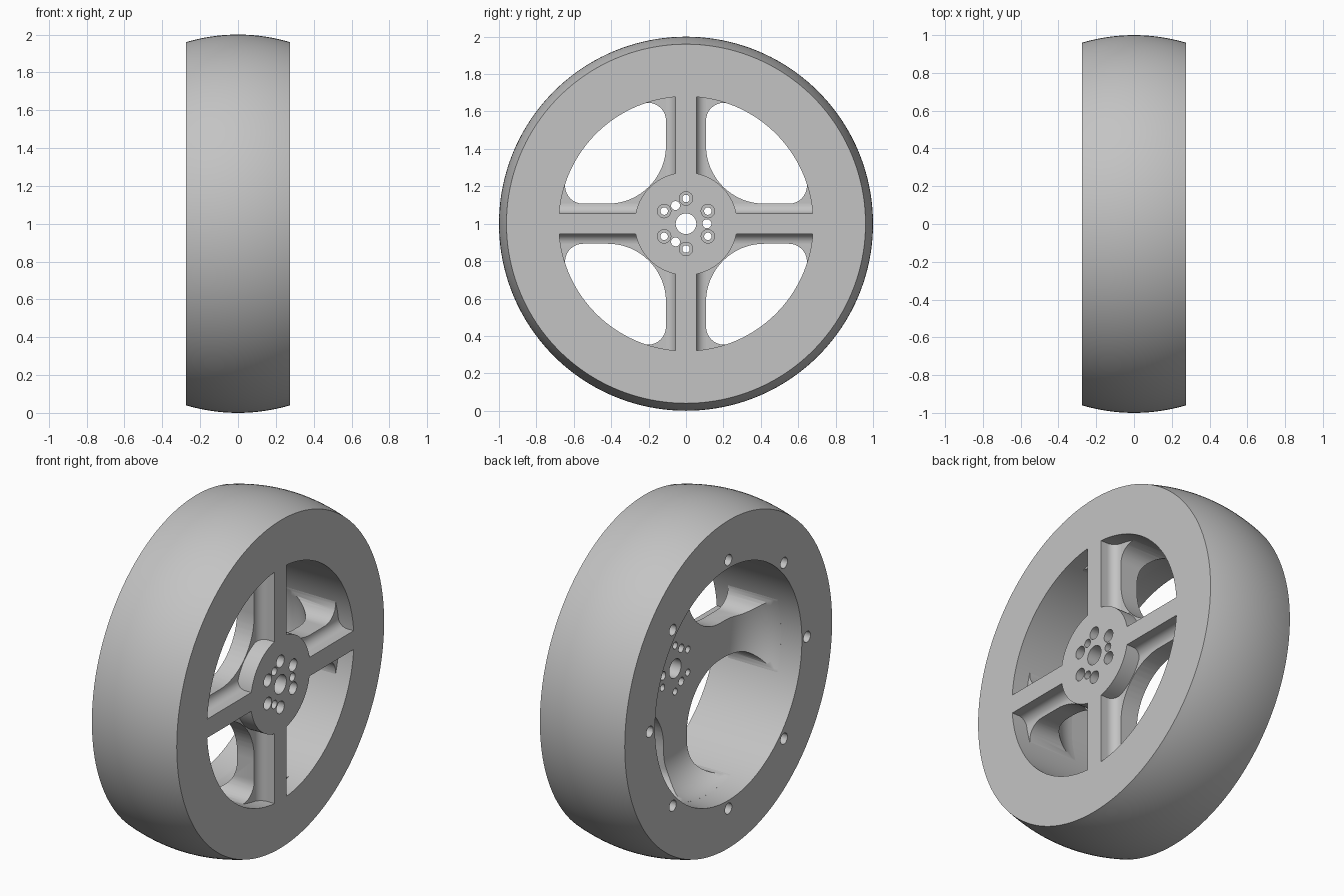
import bpy, bmesh
from math import sin, cos, pi, radians, sqrt, atan2, degrees
from mathutils import Matrix

cube = bpy.data.objects.get("Cube")
if cube:
    bpy.data.objects.remove(cube, do_unlink=True)

grey = bpy.data.materials.new("light grey")
grey.use_nodes = True
GREY = (0.55, 0.55, 0.55, 1)
grey.diffuse_color = GREY
grey.node_tree.nodes["Principled BSDF"].inputs["Base Color"].default_value = GREY

HALF = 0.275      # half width of the wheel
BORE = 0.68       # inner radius of the rim
SPOKE = 0.107     # half width of a spoke
RIB = 0.055       # half width of the raised rib
WEB = 0.18        # front of the spoke web


def arc(cx, cy, r, a0, a1, n):
    """Points along an arc, angles in degrees."""
    angles = [radians(a0 + (a1 - a0) * i / n) for i in range(n + 1)]
    return [(cx + r * cos(a), cy + r * sin(a)) for a in angles]


def finish(name, bm):
    bmesh.ops.recalc_face_normals(bm, faces=bm.faces)
    mesh = bpy.data.meshes.new(name)
    bm.to_mesh(mesh)
    bm.free()
    mesh.materials.append(grey)
    obj = bpy.data.objects.new(name, mesh)
    obj.location.z = 1
    bpy.context.collection.objects.link(obj)
    return obj


def revolve(name, profile, steps=128):
    """Turn a closed (x, radius) profile around the x axis."""
    bm = bmesh.new()
    rings = []
    for i in range(steps):
        a = 2 * pi * i / steps
        rings.append([bm.verts.new((x, r * cos(a), r * sin(a))) for x, r in profile])
    n = len(profile)
    for i in range(steps):
        p, q = rings[i], rings[(i + 1) % steps]
        for j in range(n):
            k = (j + 1) % n
            bm.faces.new((p[j], p[k], q[k], q[j]))
    return finish(name, bm)


def prism(name, start, end, turn=0):
    """Solid between two matching outlines, turned about the x axis."""
    bm = bmesh.new()
    a = [bm.verts.new(p) for p in start]
    b = [bm.verts.new(p) for p in end]
    bm.faces.new(a)
    bm.faces.new(b)
    for i in range(len(a)):
        j = (i + 1) % len(a)
        bm.faces.new((a[i], a[j], b[j], b[i]))
    bm.transform(Matrix.Rotation(turn, 4, 'X'))
    return finish(name, bm)


def axial(name, outline, x0, x1, turn=0):
    return prism(name, [(x0, u, v) for u, v in outline],
                 [(x1, u, v) for u, v in outline], turn)


def cut(target, cutter):
    cutter.hide_render = True
    mod = target.modifiers.new("cut", 'BOOLEAN')
    mod.object = cutter
    mod.solver = 'EXACT'
    bpy.context.view_layer.objects.active = target
    bpy.ops.object.modifier_apply(modifier=mod.name)
    bpy.data.objects.remove(cutter, do_unlink=True)


def drill(target, radius, ring, angle, x0, x1):
    a = radians(angle)
    outline = arc(ring * cos(a), ring * sin(a), radius, 0, 360, 24)[:-1]
    cut(target, axial("drill", outline, x0, x1))


# Tyre with a crowned tread
tread = [(HALF * t / 10, 1 - 0.04 * (t / 10) ** 2) for t in range(-10, 11)]
tyre = revolve("tyre", tread + [(HALF, 0.82), (-HALF, 0.82)], 160)

# Rim with screw holes in its back face
rim = revolve("rim", [(-HALF, 0.82), (HALF, 0.82), (HALF, BORE), (-HALF, BORE)], 160)
for i in range(8):
    drill(rim, 0.032, 0.728, 45 * i, -0.3, -0.17)

# Hub and web, whose back sweeps out towards the rim
back = arc(-0.14, 0.47, 0.21, 0, 90, 14)
hub = revolve("hub_and_spokes",
              [(HALF, 0.055), (HALF, 0.275), (WEB, 0.275), (WEB, 0.7), (-0.14, 0.7)]
              + back[::-1] + [(0.07, 0.055)])

# Windows between the spokes
outer = BORE + 0.003
f = 0.096
a = SPOKE + f
b = sqrt((outer - f) ** 2 - a ** 2)
phi = degrees(atan2(b, a))
big = 0.311
window = (arc(SPOKE + big, SPOKE + big, big, 270, 180, 16)
          + arc(a, b, f, 180, phi, 10)
          + arc(0, 0, outer, phi, 90 - phi, 24)[1:-1]
          + arc(b, a, f, 90 - phi, -90, 10))
for k in range(4):
    cut(hub, axial("window", window, -0.4, 0.4, k * pi / 2))

# Counterbored bolt holes and small pin holes in the hub
for i in range(6):
    drill(hub, 0.02, 0.135, 30 + 60 * i, 0, 0.4)
    drill(hub, 0.036, 0.135, 30 + 60 * i, 0.2, 0.4)
for i in range(3):
    drill(hub, 0.024, 0.112, 120 * i, 0, 0.4)

# Raised ribs along the spokes, coved at the foot
cove = SPOKE - RIB
side = [(0.15, 0.1)] + [(WEB + cove * (1 - cos(t * pi / 16)), SPOKE - cove * sin(t * pi / 16))
                        for t in range(9)] + [(HALF, RIB)]
section = side + [(x, -y) for x, y in reversed(side)]
ribs = [prism("spoke_rib_%d" % (k + 1), [(x, y, 0.25) for x, y in section],
              [(x, y, 0.69) for x, y in section], k * pi / 2) for k in range(4)]

# Smooth shading with sharp edges kept
bpy.ops.object.select_all(action='DESELECT')
for obj in [tyre, rim, hub] + ribs:
    obj.select_set(True)
bpy.context.view_layer.objects.active = tyre
bpy.ops.object.shade_smooth_by_angle(angle=radians(30))
